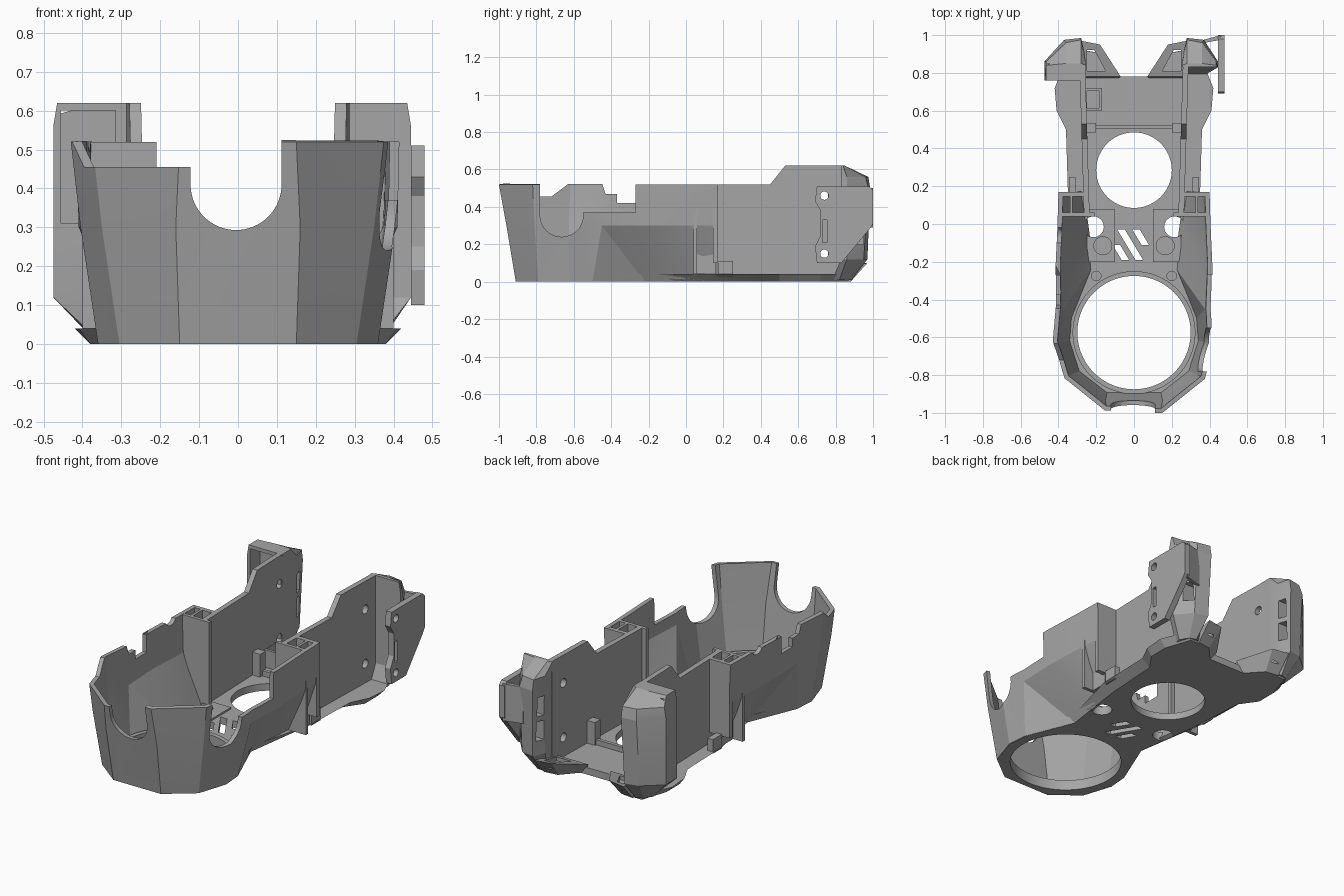
import bpy, bmesh, math
from mathutils import Vector

cube = bpy.data.objects.get("Cube")
if cube:
    bpy.data.objects.remove(cube)

grey = bpy.data.materials.new("plain grey")
grey.use_nodes = True
colour = (0.38, 0.38, 0.38, 1)
grey.diffuse_color = colour
grey.node_tree.nodes["Principled BSDF"].inputs["Base Color"].default_value = colour


def finish(name, bm, fix=True):
    if fix:
        bmesh.ops.recalc_face_normals(bm, faces=bm.faces[:])
    mesh = bpy.data.meshes.new(name)
    bm.to_mesh(mesh)
    bm.free()
    mesh.materials.append(grey)
    ob = bpy.data.objects.new(name, mesh)
    bpy.context.collection.objects.link(ob)
    return ob


def loft(name, rings):
    """Closed solid through rings of 3D points."""
    bm = bmesh.new()
    vs = [[bm.verts.new(p) for p in r] for r in rings]
    n = len(vs[0])
    for a, b in zip(vs, vs[1:]):
        for i in range(n):
            j = (i + 1) % n
            bm.faces.new((a[i], a[j], b[j], b[i]))
    bm.faces.new(vs[0])
    bm.faces.new(vs[-1])
    return finish(name, bm)


def prism(name, poly, axis, lo, hi):
    """Extrude a 2D outline along an axis: x uses (y, z), y uses (x, z), z uses (x, y)."""
    k = "xyz".index(axis)

    def at(p, h):
        q = list(p)
        q.insert(k, h)
        return q
    return loft(name, [[at(p, h) for p in poly] for h in (lo, hi)])


def box(name, x, y, z, s=1):
    a, b = sorted((x[0] * s, x[1] * s))
    return prism(name, [(a, y[0]), (b, y[0]), (b, y[1]), (a, y[1])], "z", *z)


def rod(name, centre, r, axis, lo, hi, n=48):
    poly = [(centre[0] + r * math.cos(math.tau * i / n),
             centre[1] + r * math.sin(math.tau * i / n)) for i in range(n)]
    return prism(name, poly, axis, lo, hi)


def bake(ob):
    graph = bpy.context.evaluated_depsgraph_get()
    mesh = bpy.data.meshes.new_from_object(ob.evaluated_get(graph))
    ob.modifiers.clear()
    ob.data = mesh


def cut(ob, *cutters):
    for c in cutters:
        m = ob.modifiers.new("cut", "BOOLEAN")
        m.operation, m.solver, m.object = "DIFFERENCE", "EXACT", c
        bake(ob)
        bpy.data.objects.remove(c)


def side(s, near, far):
    return "left_" + near if s > 0 else "right_" + far


def mirrored(half):
    return half + [(-x, y) for x, y in reversed(half)]


# Floor plate with flared rim
low = mirrored([(.15, -.905), (.3, -.79), (.355, -.62), (.345, -.5), (.235, -.22), (.29, .17),
                (.31, .5), (.38, .6), (.38, .72), (.33, .87), (.27, .87), (.2, .78)])
high = mirrored([(.15, -.91), (.3, -.795), (.36, -.62), (.35, -.5), (.25, -.22), (.35, .17),
                 (.36, .5), (.41, .6), (.42, .72), (.36, .87), (.27, .87), (.2, .78)])
floor = loft("floor", [[(x, y, 0) for x, y in low], [(x, y, .04) for x, y in high]])
cut(floor, rod("c", (0, -.575), .3, "z", -.1, .2, 96), rod("c", (0, .285), .2, "z", -.1, .2, 72))
for s in (1, -1):
    cut(floor, rod("c", (s * .215, -.015), .055, "z", -.1, .2),
        rod("c", (s * .2, -.275), .025, "z", .015, .2))
for x, y0, y1 in ((-.07, -.19, -.11), (-.02, -.19, -.03), (.035, -.11, -.03)):
    w, dx = .02, (y0 - y1) * .6
    cut(floor, prism("c", [(x - w - dx / 2, y0), (x + w - dx / 2, y0),
                           (x + w + dx / 2, y1), (x - w + dx / 2, y1)], "z", -.1, .2))

# Faceted front scoop: half rings run from the back to the front
rings = [
    (0, [(.29, .17), (.265, 0), (.235, -.22), (.35, -.5), (.36, -.62), (.305, -.79), (.15, -.91)]),
    (.3, [(.39, .17), (.4, 0), (.41, -.22), (.4, -.45), (.405, -.63), (.35, -.81), (.16, -.96)]),
    (.52, [(.4, .17), (.405, 0), (.415, -.22), (.415, -.45), (.43, -.62), (.375, -.82), (.15, -1)]),
]
bm = bmesh.new()
vs = [[bm.verts.new((x, y, z)) for x, y in mirrored(h)] for z, h in rings]
for a, b in zip(vs, vs[1:]):
    for i in range(len(a) - 1):
        bm.faces.new((a[i], b[i], b[i + 1], a[i + 1]))
bmesh.ops.triangulate(bm, faces=bm.faces[:])
scoop = finish("front_scoop", bm, False)
m = scoop.modifiers.new("wall", "SOLIDIFY")
m.thickness, m.offset = .025, -1
bake(scoop)

# Scoop rim cutouts: front U, round side notch, stepped rims
cut(scoop,
    rod("c", (-.005, .41), .117, "y", -1.2, -.7, 64),
    box("c", (-.122, .112), (-1.2, -.7), (.41, .8)),
    prism("c", [(-1.1, .455), (-.72, .455), (-.62, .53), (-.62, .7), (-1.1, .7)], "x", -.7, -.05),
    prism("c", [(-.45, .53), (-.43, .47), (-.37, .47), (-.37, .42), (-.27, .42), (-.27, .7),
                (-.45, .7)], "x", -.7, -.1),
    rod("c", (-.06, .54), .045, "x", -.7, -.1),
    rod("c", (-.665, .355), .115, "x", .1, .7, 64),
    box("c", (.1, .7), (-.78, -.55), (.355, .8)),
    box("c", (.1, .7), (-.56, -.27), (.37, .8)))

# Rim around the large opening
ring = rod("opening_rim", (0, -.575), .325, "z", .01, .06, 96)
cut(ring, rod("c", (0, -.575), .3, "z", -.1, .2, 96))

for s in (1, -1):
    # Tall side wall with raised rear and screw holes
    profile = [(.05, .02), (.05, .52), (.45, .52), (.53, .62), (.84, .62), (.84, .02)]
    wall = loft(side(s, "wall", "wall"),
                [[(s * (x + (y - .05) * .03), y, z) for y, z in profile] for x in (.235, .265)])
    cut(wall, *[rod("c", (.74, z), .025, "x", *sorted((s * .15, s * .4))) for z in (.46, .15)])

    # Pocket between the scoop and the side wall
    box(side(s, "pocket_end", "pocket_end"), (.25, .395), (.145, .17), (.1, .52), s)
    box(side(s, "pocket_front", "pocket_front"), (.21, .4), (.04, .06), (.04, .52), s)
    box(side(s, "pocket_divider", "pocket_divider"), (.325, .34), (.05, .16), (.04, .52), s)
    box(side(s, "tab", "tab"), (.31, .345), (.17, .25), (.03, .11), s)

    # Floor pads, bosses and brackets
    pad = box(side(s, "pad", "pad"), (.1, .25), (-.2, .08), (.03, .05), s)
    cut(pad, rod("c", (s * .215, -.015), .055, "z", -.1, .2), rod("c", (0, .285), .21, "z", -.1, .2))
    rod(side(s, "boss", "boss"), (s * .165, -.115), .05, "z", .03, .06)
    box(side(s, "bracket", "bracket"), (.2, .26), (.485, .535), (.03, .17), s)

    # Rear wing, hollow on one side
    f = .83 if s > 0 else .76
    w = .445 if s > 0 else .475
    outlines = [
        (.01, [(.27, .78), (.36, .78), (.37, .82), (.34, .87), (.3, .885), (.27, .87)]),
        (.12, [(.26, f), (w, f), (w, .86), (.37, .95), (.29, .97), (.26, .9)]),
        (.5, [(.26, f), (w, f), (w, .86), (.37, .975), (.28, .985), (.26, .9)]),
        (.56, [(.26, f), (w, f), (w - .01, .86), (.36, .96), (.28, .975), (.26, .9)]),
        (.62, [(.255, f), (w - .01, f), (w - .01, .84), (.36, .85), (.28, .85), (.255, .84)]),
    ]
    wing = loft(side(s, "rear_wing", "rear_wing"),
                [[(s * x, y, z) for x, y in o] for z, o in outlines])
    if s < 0:
        cut(wing, box("c", (.315, .455), (.7, .85), (.31, .6), s))
    for z in (.2, .34):
        cut(wing, box("c", (.2, .46 if s > 0 else .36), (.905, .95), (z, z + .11), s))

    # Low rear nozzle with an angled slot
    base = [(.1, .76), (.2, .87), (.28, .88), (.29, .76)]
    lip = [(.07, .78), (.18, .95), (.28, .97), (.28, .78)]
    nozzle = loft(side(s, "nozzle", "nozzle"),
                  [[(s * x, y, 0) for x, y in base],
                   [(s * x, y, .1 if y > .8 else .06) for x, y in lip]])
    cut(nozzle, prism("c", [(s * x, y) for x, y in
                            ((.15, .81), (.21, .92), (.25, .92), (.25, .81))], "z", .045, .3))

# Cross rib and cable box on the floor
box("cross_rib", (-.25, .25), (.505, .525), (.03, .07))
cable_box = box("cable_box", (-.26, -.17), (.6, .72), (.03, .14))
cut(cable_box, box("c", (-.25, -.185), (.615, .705), (.06, .3)))

# Outer mounting plate with screw holes and a slot
plate = prism("mounting_plate", [(.7, .1), (.83, .1), (.98, .28), (1, .31), (1, .49), (.98, .51),
                                 (.7, .51), (.69, .43), (.72, .38), (.72, .25), (.69, .19)],
              "x", .445, .48)
cut(plate, rod("c", (.74, .46), .022, "x", .3, .6), rod("c", (.74, .15), .022, "x", .3, .6),
    box("c", (.3, .6), (.73, .755), (.21, .33)))
prism("plate_web", [(.35, .955), (.46, .975), (.46, 1), (.35, .97)], "z", .29, .5)

# Smooth round surfaces, keep creases sharp
for ob in bpy.context.collection.objects:
    if ob.type == "MESH" and grey.name in ob.data.materials:
        ob.data.shade_smooth()
        ob.data.set_sharp_from_angle(angle=math.radians(15))
